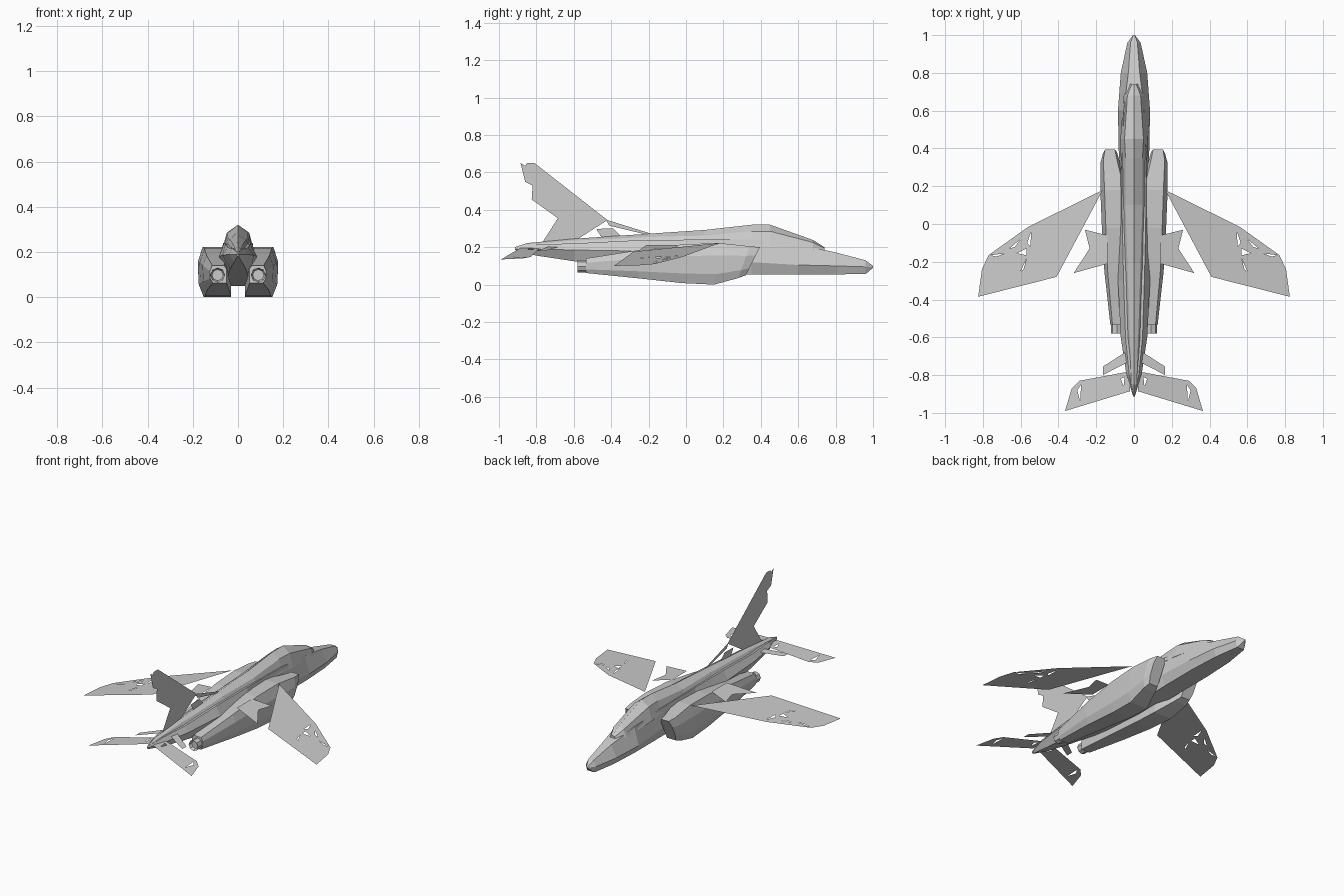
import bpy
import bmesh
from mathutils import Vector

default_cube = bpy.data.objects.get("Cube")
if default_cube:
    bpy.data.objects.remove(default_cube, do_unlink=True)


def make_material(name, colour):
    material = bpy.data.materials.new(name)
    material.use_nodes = True
    material.diffuse_color = colour
    material.node_tree.nodes["Principled BSDF"].inputs["Base Color"].default_value = colour
    return material


grey = make_material("airframe grey", (0.6, 0.6, 0.6, 1))


def finish(bm, name, solid=True):
    """Turn a bmesh into a flat shaded grey object."""
    if solid:
        bmesh.ops.recalc_face_normals(bm, faces=bm.faces)
    else:
        for face in bm.faces:
            face.normal_update()
            if face.normal.z < 0:
                face.normal_flip()
    mesh = bpy.data.meshes.new(name)
    bm.to_mesh(mesh)
    bm.free()
    mesh.materials.append(grey)
    part = bpy.data.objects.new(name, mesh)
    bpy.context.collection.objects.link(part)
    return part


def loft(name, rings):
    """Skin a row of closed rings and cap both ends."""
    bm = bmesh.new()
    rows = [[bm.verts.new(point) for point in ring] for ring in rings]
    count = len(rows[0])
    for row, following in zip(rows, rows[1:]):
        for i in range(count):
            j = (i + 1) % count
            bm.faces.new((row[i], row[j], following[j], following[i]))
    bm.faces.new(rows[0])
    bm.faces.new(rows[-1])
    bmesh.ops.remove_doubles(bm, verts=bm.verts, dist=0.0005)
    return finish(bm, name)


def symmetric_ring(y, half):
    """Close a half section, given as (x, z) pairs, across the centre plane."""
    right = [Vector((x, y, z)) for x, z in half]
    left = [Vector((-x, y, z)) for x, z in reversed(half)]
    return right + left


def sheet(name, outline, place, holes=()):
    """Thin skin panel with torn holes; place maps the outline into space."""
    bm = bmesh.new()
    edges = []
    for loop in (outline, *holes):
        verts = [bm.verts.new(place(a, b)) for a, b in loop]
        edges += [bm.edges.new((v, w)) for v, w in zip(verts, verts[1:] + verts[:1])]
    bmesh.ops.triangle_fill(bm, use_beauty=True, edges=edges)
    return finish(bm, name, solid=False)


def both_sides(builder, name, *args):
    """Build a left (+x) part and its mirrored right twin."""
    for side, sign in (("left", 1), ("right", -1)):
        builder(f"{side}_{name}", sign, *args)


# Fuselage: y, belly width, belly z, chine width, chine z, deck width, deck z
body_stations = [
    (1.0, .004, .09, .005, .095, .004, .1),
    (.96, .025, .056, .035, .095, .018, .13),
    (.8, .05, .055, .07, .1, .03, .172),
    (.6, .06, .055, .085, .105, .055, .215),
    (.35, .06, .055, .08, .12, .065, .24),
    (0, .055, .05, .085, .17, .062, .24),
    (-.3, .05, .08, .085, .18, .055, .235),
    (-.6, .035, .125, .07, .185, .045, .22),
    (-.8, .018, .155, .04, .19, .025, .215),
    (-.91, .003, .18, .005, .19, .003, .2),
]
loft("fuselage", [symmetric_ring(y, [(wb, zb), (wc, zc), (wd, zd)])
                  for y, wb, zb, wc, zc, wd, zd in body_stations])

# Canopy and spine: y, base width, base z, shoulder width, shoulder z, ridge z
spine_stations = [
    (.74, .02, .185, .012, .195, .2),
    (.68, .055, .18, .035, .225, .238),
    (.45, .072, .2, .05, .285, .32),
    (.35, .07, .21, .045, .285, .32),
    (.1, .068, .21, .045, .262, .292),
    (-.2, .062, .21, .035, .255, .272),
    (-.6, .045, .2, .022, .235, .245),
    (-.85, .02, .19, .012, .215, .222),
    (-.915, .003, .185, .002, .195, .2),
]
loft("canopy_and_spine", [symmetric_ring(y, [(wb, zb), (ws, zs), (.001, zt)])
                          for y, wb, zb, ws, zs, zt in spine_stations])

# Engine nacelles: y, rake, inner x, outer x, bottom z, top z
nacelle_stations = [
    (.32, .075, .09, .165, .05, .2),
    (.28, .06, .075, .178, .035, .205),
    (.15, .03, .03, .178, .0, .222),
    (-.02, 0, .03, .17, .008, .215),
    (-.25, 0, .04, .157, .033, .185),
    (-.535, 0, .05, .125, .062, .14),
]


def nacelle(name, sign):
    rings = []
    for y, rake, inner, outer, low, high in nacelle_stations:
        height, width = high - low, outer - inner
        # inner and outer corners as fractions of width and height
        corners = [(0, 0), (.82, 0), (.97, .25), (1, .7), (.85, 1), (.15, 1), (0, .8)]
        rings.append([Vector((sign * (inner + u * width), y + rake * v, low + v * height))
                      for u, v in corners])
    loft(name, rings)


both_sides(nacelle, "engine_nacelle")


# Exhaust nozzles: eight-sided pipes with a recessed mouth
def nozzle(name, sign):
    bm = bmesh.new()
    bmesh.ops.create_cone(bm, cap_ends=True, segments=8, radius1=.033, radius2=.033, depth=.12)
    mouth = max(bm.faces, key=lambda f: f.calc_center_median().z)
    bmesh.ops.inset_region(bm, faces=[mouth], thickness=.008)
    bmesh.ops.translate(bm, verts=mouth.verts, vec=(0, 0, -.02))
    part = finish(bm, name)
    part.rotation_euler.x = 1.5708
    part.location = (sign * .09, -.52, .098)


both_sides(nozzle, "exhaust_nozzle")


# Flying surfaces: flat sheets drooping outwards from the root
def panel(name, sign, outline, root_x, root_z, droop, holes=()):
    def place(x, y):
        return (sign * x, y, root_z - droop * (x - root_x))
    sheet(name, outline, place, holes)


wing = [(.165, .18), (.56, -.015), (.77, -.165), (.805, -.24), (.825, -.385), (.41, -.28)]
wing_tears = [
    [(.545, -.04), (.565, -.1), (.548, -.12)],
    [(.57, -.13), (.62, -.155), (.57, -.165)],
    [(.6, -.08), (.66, -.13), (.63, -.12)],
    [(.68, -.155), (.76, -.165), (.73, -.172)],
    [(.57, -.185), (.6, -.25), (.585, -.24)],
]
both_sides(panel, "wing", wing, .165, .222, .185, wing_tears)

flap = [(.14, -.06), (.26, -.03), (.235, -.13), (.32, -.26), (.14, -.21)]
both_sides(panel, "wing_flap", flap, .17, .207, .2)

tailplane = [(.02, -.78), (.29, -.83), (.33, -.87), (.365, -.99), (.02, -.885)]
tail_tears = [
    [(.28, -.85), (.3, -.88), (.285, -.94)],
    [(.05, -.81), (.07, -.82), (.055, -.86)],
]
both_sides(panel, "tailplane", tailplane, 0, .2, .18, tail_tears)

tail_strake = [(.04, -.675), (.165, -.755), (.165, -.8), (.03, -.73)]
both_sides(panel, "tail_strake", tail_strake, 0, .21, .18)


# Upright surfaces on the centre plane
def upright(y, z):
    return (0, y, z)


sheet("tail_fin", [(-.885, .65), (-.86, .55), (-.82, .53), (-.825, .455), (-.685, .355),
                   (-.765, .23), (-.6, .23), (-.42, .345), (-.81, .65), (-.85, .65), (-.86, .635)],
      upright)
sheet("fin_fillet", [(-.43, .348), (-.41, .315), (-.2, .265), (-.18, .27)], upright)
sheet("fin_root_patch", [(-.48, .298), (-.39, .3), (-.34, .25), (-.45, .25)], upright)
